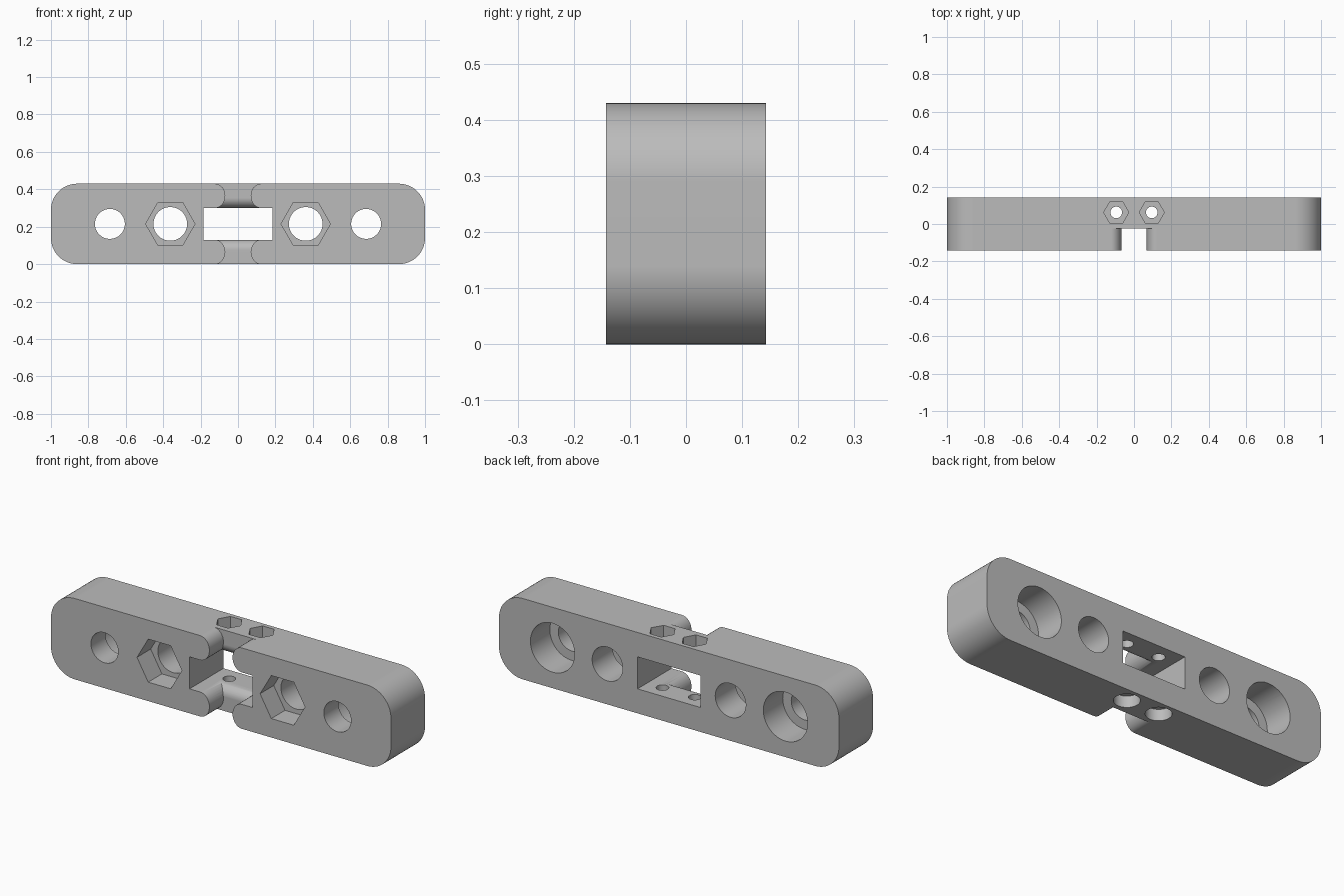
import bpy, bmesh, math
from mathutils import Matrix

if "Cube" in bpy.data.objects:
    bpy.data.objects.remove(bpy.data.objects["Cube"], do_unlink=True)

HALF_Y, HEIGHT = 0.143, 0.43
MID = HEIGHT / 2
WIN_X, WIN_Z = 0.185, 0.085      # half sizes of the central window
SHELF_Y, FILLET = -0.025, 0.055  # front of the thin bars and their rounded edge
STEPS = 16

grey = bpy.data.materials.new("plain grey")
grey.use_nodes = True
grey.diffuse_color = (0.5, 0.5, 0.5, 1)
grey.node_tree.nodes["Principled BSDF"].inputs["Base Color"].default_value = (0.5, 0.5, 0.5, 1)


def arc(cx, cy, rx, ry, start, end, steps=STEPS):
    """Points along an elliptical arc, angles in degrees."""
    angles = [math.radians(start + (end - start) * i / steps) for i in range(steps + 1)]
    return [(cx + rx * math.cos(a), cy + ry * math.sin(a)) for a in angles]


def ring(cx, cy, r, sides=64):
    return arc(cx, cy, r, r, 0, 360, sides)[:-1]


def prism(name, outline, axis, low, high):
    """Extrude a 2D outline along x (yz outline), y (xz outline) or z (xy outline)."""
    place = {"x": lambda u, v: (low, u, v), "y": lambda u, v: (u, low, v),
             "z": lambda u, v: (u, v, low)}[axis]
    bm = bmesh.new()
    face = bm.faces.new([bm.verts.new(place(u, v)) for u, v in outline])
    extruded = bmesh.ops.extrude_face_region(bm, geom=[face])["geom"]
    shift = [(high - low) if axis == a else 0 for a in "xyz"]
    bmesh.ops.translate(bm, vec=shift, verts=[g for g in extruded if isinstance(g, bmesh.types.BMVert)])
    bmesh.ops.recalc_face_normals(bm, faces=bm.faces)
    mesh = bpy.data.meshes.new(name)
    bm.to_mesh(mesh)
    bm.free()
    mesh.materials.append(grey)
    obj = bpy.data.objects.new(name, mesh)
    bpy.context.collection.objects.link(obj)
    return obj


helpers = []


def cut(target, cutter):
    mod = target.modifiers.new(cutter.name, "BOOLEAN")
    mod.operation, mod.solver, mod.object = "DIFFERENCE", "EXACT", cutter
    cutter.hide_render = True
    helpers.append(cutter)


# Rounded bar
R = 0.14
outline = []
for cx, cz, start in ((1 - R, HEIGHT - R, 0), (R - 1, HEIGHT - R, 90),
                      (R - 1, R, 180), (1 - R, R, 270)):
    outline += arc(cx, cz, R, R, start, start + 90)
body = prism("connector_bar", outline, "y", -HALF_Y, HALF_Y)

# Central window
cut(body, prism("window_cutter", [(-WIN_X, MID - WIN_Z), (WIN_X, MID - WIN_Z),
                                  (WIN_X, MID + WIN_Z), (-WIN_X, MID + WIN_Z)], "y", -1, 1))

# Front slots above and below the window, between bullnosed ends
window_top = MID + WIN_Z
nose_z = (HEIGHT - window_top) / 2
nose_x = 0.055
edge_x = 0.068 + nose_x
left = arc(-edge_x, window_top + nose_z, nose_x, nose_z, 90, -90)
left = [(-edge_x, HEIGHT + 0.1)] + left + [(-edge_x, window_top - 0.04)]
slot = left + [(-x, z) for x, z in reversed(left)]
shelf = arc(SHELF_Y + FILLET, window_top + FILLET, FILLET, FILLET, 180, 270)
shelf = [(SHELF_Y, 1)] + shelf + [(1, window_top), (1, 1)]
for name, flip in (("upper", lambda z: z), ("lower", lambda z: HEIGHT - z)):
    slot_cutter = prism(name + "_slot_cutter", [(x, flip(z)) for x, z in slot],
                        "y", -0.3, SHELF_Y + FILLET - 0.001)
    cut(slot_cutter, prism(name + "_shelf_keeper", [(y, flip(z)) for y, z in shelf], "x", -0.5, 0.5))
    cut(body, slot_cutter)

for side, s in (("left", 1), ("right", -1)):
    # Outer bolt holes with a wide counterbore at the back
    cut(body, prism(side + "_outer_hole", ring(s * 0.685, MID, 0.08), "y", -1, 1))
    cut(body, prism(side + "_counterbore", ring(s * 0.685, MID, 0.13), "y", HALF_Y - 0.163, 1))
    # Inner bolt holes with a nut pocket at the front
    cut(body, prism(side + "_inner_hole", ring(s * 0.362, MID, 0.09), "y", -1, 1))
    cut(body, prism(side + "_nut_pocket", ring(s * 0.362, MID, 0.132, 6), "y", -1, -HALF_Y + 0.115))
    # Small vertical screw holes: nut pocket on top, round recess below
    cut(body, prism(side + "_screw_hole", ring(s * 0.095, 0.062, 0.031, 32), "z", -1, 1))
    cut(body, prism(side + "_small_nut_pocket", ring(s * 0.095, 0.062, 0.067, 6), "z", HEIGHT - 0.06, 1))
    cut(body, prism(side + "_screw_recess", ring(s * 0.095, 0.062, 0.062, 48), "z", -1, 0.06))

# Bake the cuts, then drop the helpers
bpy.context.view_layer.update()
baked = bpy.data.meshes.new_from_object(body.evaluated_get(bpy.context.evaluated_depsgraph_get()))
body.modifiers.clear()
body.data = baked
for helper in helpers:
    bpy.data.objects.remove(helper, do_unlink=True)

# Smooth rounded surfaces, crisp edges
bpy.ops.object.select_all(action="DESELECT")
body.select_set(True)
bpy.context.view_layer.objects.active = body
bpy.ops.object.shade_smooth_by_angle(angle=math.radians(30))
weighted = body.modifiers.new("weighted_normals", "WEIGHTED_NORMAL")
weighted.keep_sharp = True
